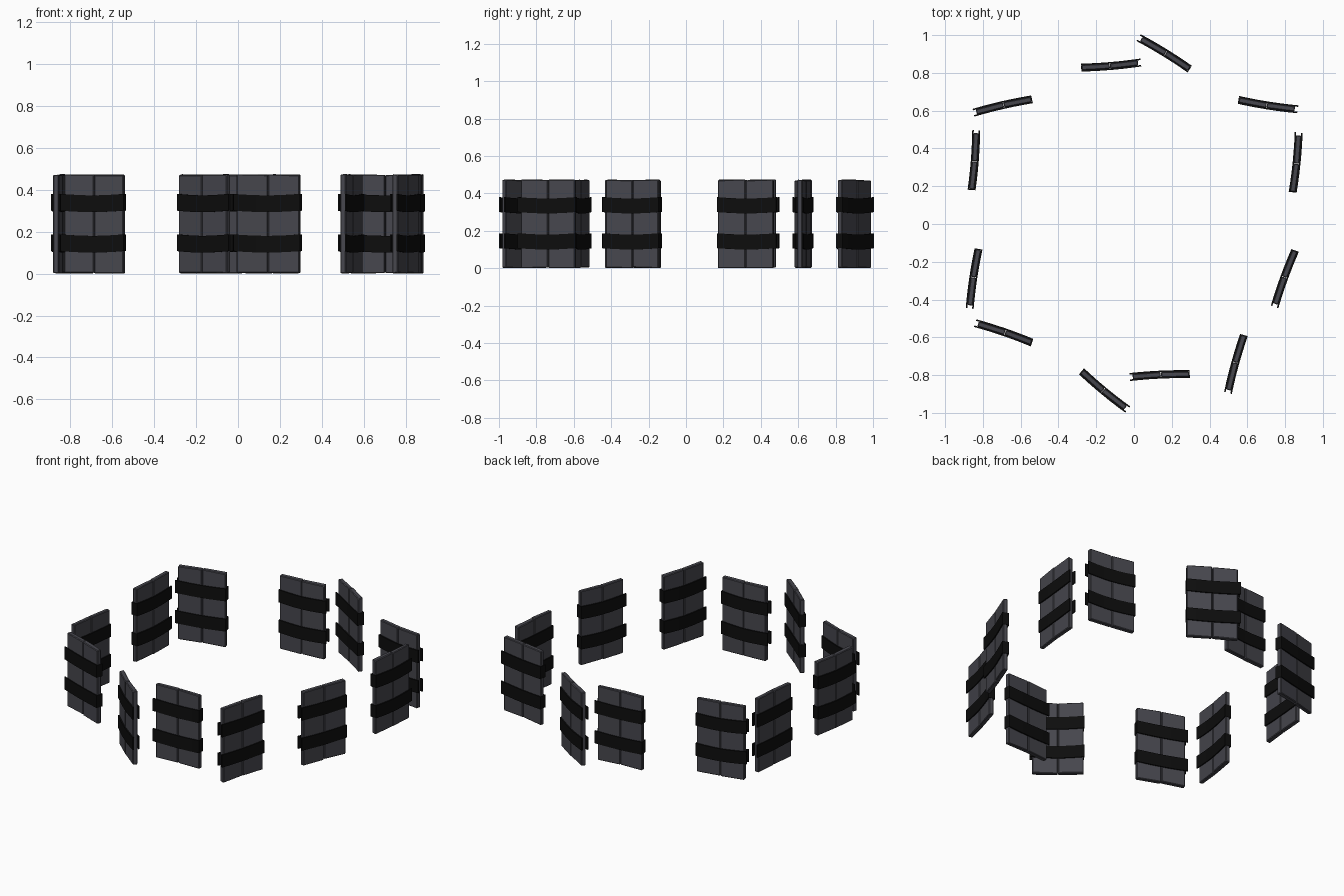
import bpy, bmesh, math, random
from mathutils import Matrix, Vector

if "Cube" in bpy.data.objects:
    bpy.data.objects.remove(bpy.data.objects["Cube"])
random.seed(4)


def mat(name, c):
    m = bpy.data.materials.new(name)
    m.diffuse_color = (*c, 1)
    m.use_nodes = True
    m.node_tree.nodes["Principled BSDF"].inputs["Base Color"].default_value = m.diffuse_color
    return m


SLATE = mat("slate grey", (0.062, 0.062, 0.075))
BLACK = mat("strap black", (0.004, 0.004, 0.004))

# closed end and open (forked) end of every panel, seen from above
PANELS = [
    ((-0.28, 0.828), (0.035, 0.855)), ((0.295, 0.82), (0.03, 0.983)),
    ((-0.54, 0.66), (-0.845, 0.59)), ((0.553, 0.657), (0.863, 0.608)),
    ((-0.86, 0.18), (-0.835, 0.50)), ((0.84, 0.168), (0.872, 0.485)),
    ((-0.823, -0.132), (-0.87, -0.447)), ((0.853, -0.14), (0.745, -0.437)),
    ((-0.54, -0.628), (-0.84, -0.525)), ((0.582, -0.588), (0.498, -0.892)),
    ((-0.278, -0.78), (-0.032, -0.983)), ((0.295, -0.795), (-0.02, -0.81)),
]
L = 0.318          # full strap length
HT = 0.014         # half thickness of the planks
HS = 0.021         # half thickness including straps


def bow(x):
    t = x / L
    return -0.020 * t * (1 - t)


def finish(bm, name, material, matrix):
    bmesh.ops.recalc_face_normals(bm, faces=bm.faces)
    me = bpy.data.meshes.new(name)
    bm.to_mesh(me)
    bm.free()
    me.materials.append(material)
    ob = bpy.data.objects.new(name, me)
    ob.matrix_world = matrix
    bpy.context.collection.objects.link(ob)
    return ob


def planks(name, matrix):
    # two upright boards with chamfered edges and uneven ends
    bm = bmesh.new()
    for x0, x1 in ((0.003, 0.1515), (0.1535, 0.302)):
        part = bmesh.new()
        bmesh.ops.create_cube(part, size=1)
        for v in part.verts:
            x = x1 if v.co.x > 0 else x0
            z = 0.472 + random.uniform(-0.003, 0.003) if v.co.z > 0 else random.uniform(0.0, 0.005)
            v.co = Vector((x, bow(x) + math.copysign(HT, v.co.y), z))
        bmesh.ops.bevel(part, geom=part.edges[:], offset=0.004, segments=1,
                        affect='EDGES', profile=0.5)
        tmp = bpy.data.meshes.new("tmp")
        part.to_mesh(tmp)
        part.free()
        bm.from_mesh(tmp)
        bpy.data.meshes.remove(tmp)
    low = min(v.co.z for v in bm.verts)
    for v in bm.verts:
        if v.co.z < 0.1:
            v.co.z -= low
    return finish(bm, name, SLATE, matrix)


def straps(name, matrix):
    # U-shaped bands, open beyond the plank ends, sagging a little midway
    bm = bmesh.new()
    xs = [L * i / 6 for i in range(7)]
    outer = [(x, HS) for x in reversed(xs)] + [(x, -HS) for x in xs]
    inner = [(max(x, 0.004), math.copysign(HT - 0.001, y)) for x, y in outer]
    for zc in (0.147, 0.340):
        rows = []
        for (ox, oy), (ix, iy) in zip(outer, inner):
            dz = -0.007 * math.sin(math.pi * ox / L)
            a, b = zc - 0.04 + dz, zc + 0.04 + dz
            rows.append([bm.verts.new(p) for p in (
                (ox, oy + bow(ox), a), (ox, oy + bow(ox), b),
                (ix, iy + bow(ox), b), (ix, iy + bow(ox), a))])
        for r, s in zip(rows, rows[1:]):
            for k in range(4):
                j = (k + 1) % 4
                bm.faces.new((r[k], r[j], s[j], s[k]))
        bm.faces.new(rows[0])
        bm.faces.new(rows[-1])
    return finish(bm, name, BLACK, matrix)


for i, (a, b) in enumerate(PANELS, 1):
    ang = math.atan2(b[1] - a[1], b[0] - a[0])
    m = Matrix.Translation((a[0], a[1], 0)) @ Matrix.Rotation(ang, 4, 'Z')
    planks(f"panel_boards_{i}", m)
    straps(f"panel_straps_{i}", m)
